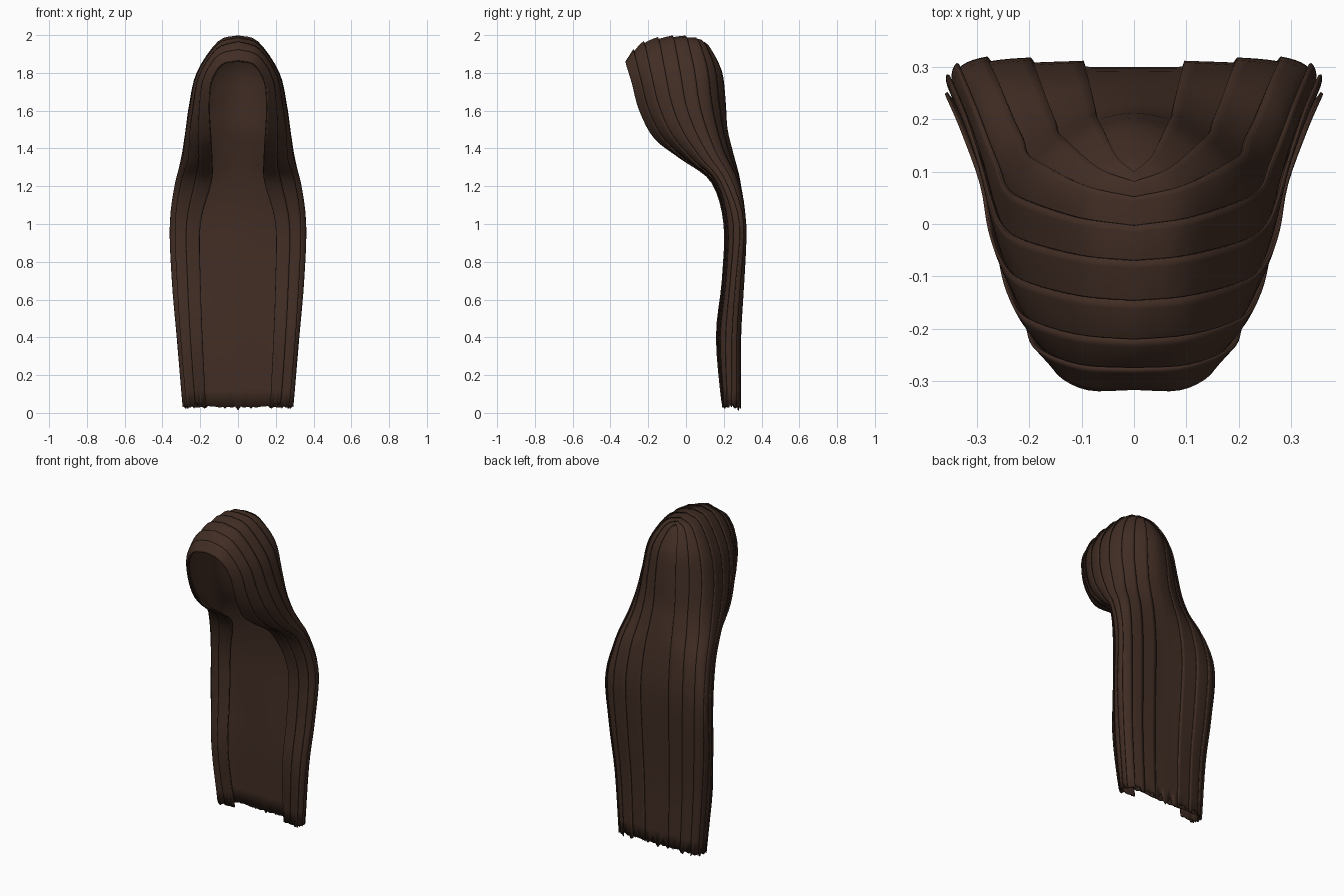
import bpy
import random
from mathutils import Vector

random.seed(4)
if "Cube" in bpy.data.objects:
    bpy.data.objects.remove(bpy.data.objects["Cube"], do_unlink=True)

# Guide strands for one half, in hundredths, each running from parting to tip
front_rim = [(0, -32, 187), (9, -32, 185), (15, -29, 175), (16, -25, 160), (15, -17, 145),
             (14, -3, 134), (14, 13, 122), (20, 20, 100), (20, 19, 70), (19, 16, 40), (17, 20, 3)]
front_side = [(0, -22, 196), (11, -21, 192), (20, -18, 178), (23, -14, 162), (25, -7, 147),
              (26, 4, 134), (30, 16, 122), (33, 22, 100), (32, 21, 70), (30, 18, 40), (27, 20, 3)]
widest = [(0, -7, 199), (10, -6, 196), (21, -3, 180), (25, 0, 163), (27, 5, 149),
          (29, 12, 136), (32, 21, 122), (35, 28, 100), (34, 26, 70), (31, 24, 40), (28, 24, 3)]
back_side = [(0, 5, 198), (9, 7, 195), (17, 11, 182), (20, 13, 165), (21, 16, 150),
             (23, 20, 137), (26, 27, 122), (28, 31, 100), (27, 30, 70), (25, 28, 40), (23, 28, 3)]
back_centre = [(0, 10, 195), (0, 13, 192), (0, 19, 181), (0, 21, 165), (0, 22, 150),
               (0, 25, 137), (0, 28, 122), (0, 30, 100), (0, 29, 70), (0, 28, 40), (0, 28, 3)]
GUIDES = [[Vector(p) / 100 for p in g]
          for g in (front_rim, front_side, widest, back_side, back_centre)]
U_MAX = len(GUIDES) - 1
V_MAX = len(front_rim) - 1
ROWS = V_MAX * 4


def spline(points, t, after=None):
    """Smooth curve through the points; 'after' is the point beyond the end."""
    i = max(0, min(int(t), len(points) - 2))
    f = t - i
    b, c = points[i], points[i + 1]
    a = points[i - 1] if i > 0 else 2 * b - c
    if i + 2 < len(points):
        d = points[i + 2]
    else:
        d = after if after is not None else 2 * c - b
    return (2 * b + (c - a) * f + (2 * a - 5 * b + 4 * c - d) * f ** 2
            + (3 * b - a - 3 * c + d) * f ** 3) / 2


def surface(u, v):
    row = [spline(g, v) for g in GUIDES]
    mirrored = Vector((-row[-2].x, row[-2].y, row[-2].z))
    return spline(row, u, mirrored)


def lifted(u, v, lift):
    """Point on the hair surface moved outward by lift."""
    e = 0.02
    du = surface(min(u + e, U_MAX), v) - surface(max(u - e, 0), v)
    dv = surface(u, min(v + e, V_MAX)) - surface(u, max(v - e, 0))
    p = surface(u, v) + dv.cross(du).normalized() * lift
    p.x = 0 if v == 0 or u == U_MAX else max(p.x, 0)
    return p


# Single dark brown colour
brown = bpy.data.materials.new("dark_brown_hair")
brown.use_nodes = True
colour = (0.054, 0.027, 0.018, 1)
brown.diffuse_color = colour
shader = next(n for n in brown.node_tree.nodes if n.type == "BSDF_PRINCIPLED")
shader.inputs["Base Color"].default_value = colour
shader.inputs["Roughness"].default_value = 0.8


def hair_sheet(name, start, end, columns, low, high, ragged, thickness):
    verts, faces = [], []
    for i in range(columns + 1):
        s = i / columns
        u = start + (end - start) * s
        tip = random.uniform(-ragged / 3, ragged)
        for j in range(ROWS + 1):
            p = lifted(u, V_MAX * j / ROWS, low + (high - low) * s)
            if j == ROWS:
                p.z += tip
            verts.append(p)
    n = ROWS + 1
    for i in range(columns):
        for j in range(ROWS):
            k = i * n + j
            faces.append((k, k + 1, k + n + 1, k + n))
    mesh = bpy.data.meshes.new(name)
    mesh.from_pydata(verts, [], faces)
    mesh.materials.append(brown)
    obj = bpy.data.objects.new(name, mesh)
    bpy.context.collection.objects.link(obj)
    mirror = obj.modifiers.new("both_sides", "MIRROR")
    mirror.use_clip = True
    solid = obj.modifiers.new("thickness", "SOLIDIFY")
    solid.thickness = thickness
    solid.offset = -1
    bpy.ops.object.select_all(action="DESELECT")
    obj.select_set(True)
    bpy.context.view_layer.objects.active = obj
    bpy.ops.object.shade_smooth_by_angle(angle=0.7)


# Smooth inner layer
hair_sheet("inner_hair", 0, U_MAX, 32, -0.008, -0.008, 0.01, 0.006)

# Overlapping locks: each tucks its front edge under the lock before it
edges = [0, 0.5, 1, 1.5, 2, 2.5, 3, 3.35, 3.68]
for number, (a, b) in enumerate(zip(edges, edges[1:])):
    hair_sheet(f"hair_lock_{number + 1}", max(a - 0.1, 0), b, 6, -0.004, 0.009, 0.025, 0.006)

# Lock down the middle of the back
hair_sheet("hair_lock_centre", edges[-1] - 0.1, U_MAX, 6, -0.003, 0, 0.05, 0.006)
